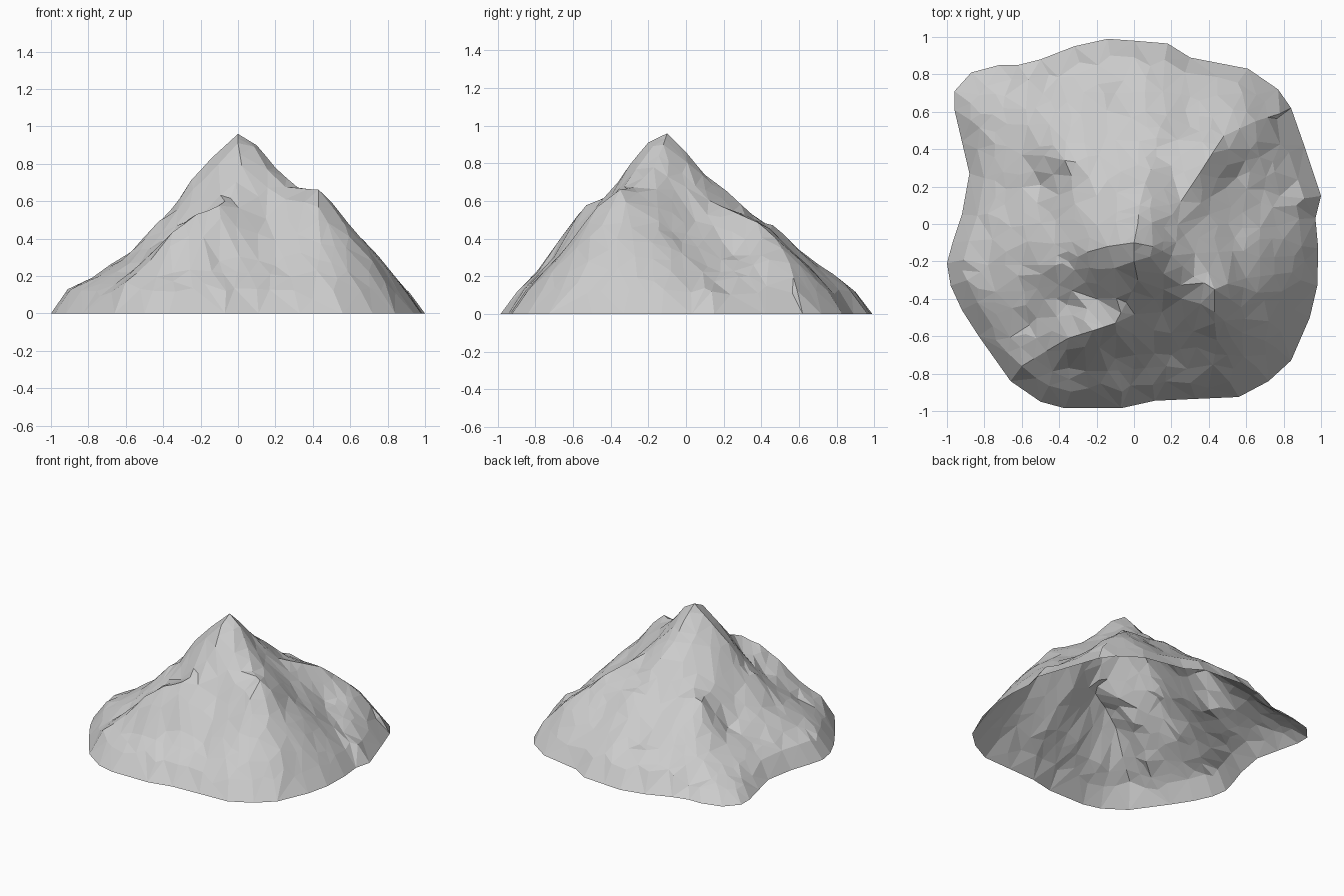
import bpy, bmesh, random
from mathutils import Vector, noise
from mathutils.geometry import delaunay_2d_cdt

if "Cube" in bpy.data.objects:
    bpy.data.objects.remove(bpy.data.objects["Cube"])

random.seed(4)

# Footprint, counter-clockwise from the right
outline = [(.97, .03), (1, .15), (.91, .42), (.84, .62), (.77, .72), (.61, .83), (.3, .89),
           (.18, .965), (0, .98), (-.14, .99), (-.32, .95), (-.5, .88), (-.62, .85), (-.72, .85),
           (-.87, .81), (-.96, .71), (-.96, .61), (-.92, .44), (-.88, .27), (-.92, .05),
           (-.97, -.1), (-1, -.21), (-.98, -.33), (-.92, -.46), (-.83, -.6), (-.66, -.84),
           (-.5, -.95), (-.37, -.985), (-.07, -.985), (.11, -.945), (.33, -.935), (.56, -.925),
           (.72, -.84), (.84, -.73), (.94, -.5), (.98, -.33), (.985, -.13)]

# Crest lines: to the second summit, north, north-east, west, south-west
crests = [
    [(0, -.1, .96), (.1, -.12, .9), (.2, -.17, .78), (.32, -.28, .67), (.43, -.35, .66),
     (.5, -.32, .59), (.6, -.29, .46), (.75, -.27, .31)],
    [(0, -.1, .96), (.02, 0, .86), (.03, .1, .74), (.06, .22, .65), (.12, .36, .51),
     (.12, .46, .48)],
    [(.16, -.02, .75), (.25, .12, .6), (.35, .27, .53), (.42, .38, .48), (.48, .47, .41),
     (.65, .55, .27), (.78, .59, .14)],
    [(0, -.1, .96), (-.14, -.12, .83), (-.25, -.15, .71), (-.35, -.2, .54), (-.42, -.22, .5),
     (-.6, -.22, .29), (-.78, -.22, .2)],
    [(0, -.1, .96), (0, -.2, .91), (.02, -.3, .79), (-.04, -.42, .62), (-.1, -.53, .58),
     (-.22, -.57, .53), (-.35, -.61, .43), (-.47, -.68, .29), (-.6, -.76, .17)]]

# Gullies and open slopes between the crests
slopes = [(.15, -.47, .5), (.2, -.7, .25), (-.1, -.72, .28), (.5, -.7, .27), (.43, -.47, .57),
          (.72, -.52, .28), (.4, .05, .49), (.55, .25, .31), (.78, .15, .17), (.8, -.08, .23),
          (.58, -.02, .38), (.27, -.06, .66), (.45, -.15, .56), (.21, .25, .54),
          (-.2, -.4, .52), (-.36, -.43, .39), (-.56, -.54, .22), (-.35, -.77, .22),
          (-.1, .45, .43), (-.07, .28, .54), (-.2, .15, .58), (-.37, .34, .49), (-.5, .21, .27),
          (-.6, .37, .24), (-.72, .03, .2), (-.42, .6, .28), (-.7, .62, .13), (-.1, .7, .23),
          (.3, .68, .22), (.58, .7, .17), (-.42, .02, .42), (-.74, -.42, .18), (.3, .52, .37)]


def crest_points():
    for line in crests:
        for a, b in zip(line, line[1:]):
            yield Vector(a)
            yield (Vector(a) + Vector(b)) / 2
        yield Vector(line[-1])


# Control points, without duplicates
control = []
raw = list(crest_points()) + [Vector(p) for p in slopes]
raw += [Vector((x, y, 0)) for x, y in outline]
raw += [Vector((x * .91, y * .91, .07 if x < -.5 and y > .4 else .125)) for x, y in outline]
for p in raw:
    if all((p.xy - q.xy).length > .03 for q in control):
        control.append(p)


def solve(m):
    n = len(m)
    for i in range(n):
        k = max(range(i, n), key=lambda r: abs(m[r][i]))
        m[i], m[k] = m[k], m[i]
        pivot = m[i]
        for r in range(i + 1, n):
            f = m[r][i] / pivot[i]
            if f:
                row = m[r]
                m[r] = row[:i] + [a - f * b for a, b in zip(row[i:], pivot[i:])]
    w = [0.0] * n
    for i in reversed(range(n)):
        w[i] = (m[i][n] - sum(m[i][j] * w[j] for j in range(i + 1, n))) / m[i][i]
    return w


# Surface through all control points
weights = solve([[(p.xy - q.xy).length for q in control] + [p.z] for p in control])


def height(v):
    z = sum(w * (v - q.xy).length for w, q in zip(weights, control))
    rough = noise.noise(Vector((v.x * 8, v.y * 8, 2.3))) * .018
    return max(.01, z + rough * min(1, (v - Vector((0, -.1))).length * 2))


def inside(x, y):
    hit = False
    for (ax, ay), (bx, by) in zip(outline, outline[1:] + outline[:1]):
        if (ay > y) != (by > y) and x < ax + (y - ay) * (bx - ax) / (by - ay):
            hit = not hit
    return hit


# Plan points: rim, crests, then a jittered fill
n = len(outline)
plan = [Vector(p) for p in outline]
plan += [q.xy for q in control if q.z > .0]
step = .085
for i in range(-12, 13):
    for j in range(-12, 13):
        v = Vector((i * step + random.uniform(-.03, .03), j * step + random.uniform(-.03, .03)))
        if inside(v.x * 1.06, v.y * 1.06) and all((v - q).length > .05 for q in plan):
            plan.append(v)

verts, _, faces, origin, _, _ = delaunay_2d_cdt(plan, [], [list(range(n))], 1, 1e-5)

# Mountain shell, open underneath
bm = bmesh.new()
bv = [bm.verts.new((v.x, v.y, 0 if any(k < n for k in o) else height(v)))
      for v, o in zip(verts, origin)]
for f in faces:
    bm.faces.new([bv[k] for k in f])
bm.normal_update()
for f in bm.faces:
    if f.normal.z < 0:
        f.normal_flip()
mesh = bpy.data.meshes.new("mountain")
bm.to_mesh(mesh)
bm.free()
bpy.context.collection.objects.link(bpy.data.objects.new("mountain", mesh))
